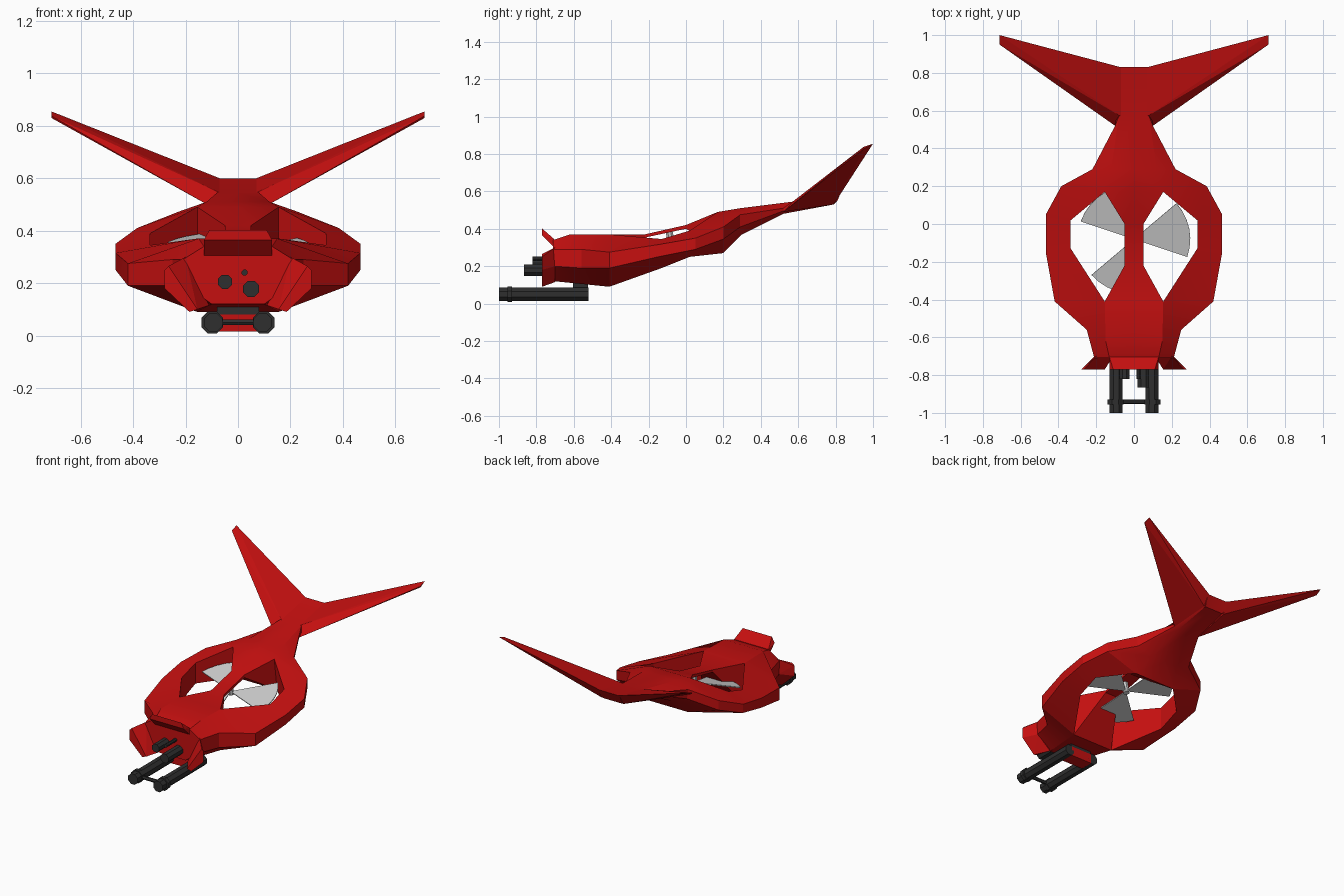
import bpy, bmesh, math
from mathutils import Vector, Matrix

if "Cube" in bpy.data.objects:
    bpy.data.objects.remove(bpy.data.objects["Cube"])


def material(name, col):
    m = bpy.data.materials.new(name)
    m.diffuse_color = (*col, 1)
    m.use_nodes = True
    m.node_tree.nodes["Principled BSDF"].inputs["Base Color"].default_value = m.diffuse_color
    return m


RED = material("red paint", (0.56, 0.005, 0.005))
DARK = material("dark metal", (0.028, 0.028, 0.028))
GREY = material("light grey", (0.62, 0.62, 0.62))


def finish(bm, name, mat, mirror=False, smooth=None):
    bmesh.ops.recalc_face_normals(bm, faces=bm.faces[:])
    me = bpy.data.meshes.new(name)
    bm.to_mesh(me)
    bm.free()
    ob = bpy.data.objects.new(name, me)
    bpy.context.collection.objects.link(ob)
    me.materials.append(mat)
    if mirror:
        mod = ob.modifiers.new("mirror", 'MIRROR')
        mod.use_clip = True
        mod.merge_threshold = 0.0005
    if smooth:
        bpy.ops.object.select_all(action='DESELECT')
        ob.select_set(True)
        bpy.context.view_layer.objects.active = ob
        bpy.ops.object.shade_smooth_by_angle(angle=math.radians(smooth))
    return ob


def hull(name, pts, mat, mirror=False):
    bm = bmesh.new()
    for p in pts:
        bm.verts.new(p)
    bmesh.ops.convex_hull(bm, input=bm.verts[:])
    return finish(bm, name, mat, mirror)


def box(name, lo, hi, mat):
    return hull(name, [(x, y, z) for x in (lo[0], hi[0]) for y in (lo[1], hi[1])
                       for z in (lo[2], hi[2])], mat)


def rod(name, a, b, r, mat, n=8, mirror=False):
    a, b = Vector(a), Vector(b)
    d = b - a
    bm = bmesh.new()
    rot = d.to_track_quat('Z', 'Y').to_matrix().to_4x4() @ Matrix.Rotation(math.pi / n, 4, 'Z')
    bmesh.ops.create_cone(bm, cap_ends=True, segments=n, radius1=r, radius2=r, depth=d.length,
                          matrix=Matrix.Translation((a + b) / 2) @ rot)
    return finish(bm, name, mat, mirror)


# fuselage half: stations of top (T), outer upper (U), outer lower (L), bottom (B)
S = {
    'N0': dict(T=(.13, -.71, .34), U=(.21, -.71, .29), L=(.21, -.71, .20), B=(.10, -.71, .12)),
    'N1': dict(T=(.15, -.62, .37), U=(.25, -.56, .29), L=(.25, -.56, .19), B=(.13, -.56, .105)),
    'A': dict(T=(.155, -.41, .37), U=(.42, -.41, .275), L=(.42, -.41, .19), B=(.155, -.41, .09)),
    'B': dict(T=(.335, -.13, .345), U=(.467, -.15, .315), L=(.467, -.15, .25), B=(.335, -.13, .19)),
    'C': dict(T=(.335, .02, .39), U=(.467, .05, .35), L=(.467, .05, .29), B=(.335, .02, .25)),
    'D': dict(T=(.155, .17, .49), U=(.385, .20, .41), L=(.385, .20, .345), B=(.155, .20, .27)),
    'E': dict(T=(.12, .29, .51), U=(.22, .29, .475), L=(.21, .29, .41), B=(.10, .30, .37)),
    'F': dict(T=(.08, .57, .545), U=(.10, .52, .51), L=(.10, .52, .495), B=(.07, .52, .48)),
    'G': dict(T=(.08, .83, .60), U=(.08, .82, .575), L=(.08, .81, .55), B=(.07, .79, .53)),
    'P': dict(T=(.05, -.22, .37), B=(.05, -.22, .353)),
    'Q': dict(T=(.05, 0, .42), B=(.05, 0, .40)),
}
bm = bmesh.new()
V = {}
for s, row in S.items():
    for k, p in row.items():
        V[s, k] = bm.verts.new(p)
        if s not in 'BC' and k in 'TB':
            V[s, k + 'c'] = bm.verts.new((0, p[1], p[2]))


def strip(stations, k1, k2):
    for s, t in zip(stations, stations[1:]):
        bm.faces.new([V[s, k1], V[t, k1], V[t, k2], V[s, k2]])


outer = ['N0', 'N1', 'A', 'B', 'C', 'D', 'E', 'F', 'G']
spine = ['N0', 'N1', 'A', 'P', 'Q', 'D', 'E', 'F', 'G']
for k1, k2 in (('T', 'U'), ('U', 'L'), ('L', 'B')):
    strip(outer, k1, k2)
for k in 'TB':
    strip(spine, k, k + 'c')
strip(['A', 'B', 'C', 'D', 'Q', 'P', 'A'], 'T', 'B')
for s in ('N0', 'G'):
    bm.faces.new([V[s, k] for k in ('Tc', 'T', 'U', 'L', 'B', 'Bc')])
finish(bm, "fuselage", RED, True, 24)

# swept tail fins
hull("tail_fin", [(.07, .57, .545), (.07, .83, .60), (.10, .52, .49), (.08, .79, .53),
                  (.712, 1.0, .855), (.712, .95, .838), (.712, .955, .83)], RED, True)

# flared plates round the nose
hull("nose_hood", [(x * s, y, z) for s in (-1, 1) for x, y, z in
                   ((.13, -.71, .305), (.13, -.705, .345), (.13, -.77, .365), (.11, -.77, .402))], RED)
hull("nose_cheek", [(.20, -.70, .30), (.21, -.70, .20), (.11, -.70, .115), (.265, -.77, .265),
                    (.28, -.77, .25), (.28, -.77, .18), (.185, -.77, .09), (.155, -.77, .10)], RED, True)

# nose sensors and small guns
rod("nose_gun_left", (-.05, -.70, .205), (-.05, -.82, .205), .029, DARK)
rod("nose_gun_right", (.05, -.70, .178), (.05, -.865, .178), .033, DARK)
rod("nose_sensor", (.025, -.70, .24), (.025, -.82, .24), .012, DARK)

# twin barrels under the nose with bands, brace and mount
rod("gun_barrel", (.095, -1.0, .05), (.095, -.52, .05), .038, DARK, 8, True)
rod("barrel_band", (.098, -.955, .05), (.098, -.93, .05), .045, DARK, 8, True)
rod("barrel_brace", (-.10, -.942, .05), (.10, -.942, .05), .012, DARK, 6)
box("gun_mount", (-.08, -.61, .015), (.08, -.52, .08), RED)
box("mount_neck", (-.08, -.605, .078), (.08, -.525, .13), DARK)

# rotor: three thin sector blades tilted with the ring
bm = bmesh.new()
for i in range(3):
    a0 = math.radians(-19 + 120 * i)
    pts = [(0.0, 0.0)] + [(.298 * math.cos(a0 + math.radians(j * 10)),
                           .298 * math.sin(a0 + math.radians(j * 10))) for j in range(7)]
    rings = [[bm.verts.new((x, y, z)) for x, y in pts] for z in (-.003, .003)]
    for r in rings:
        bm.faces.new(r)
    for j in range(len(pts)):
        k = (j + 1) % len(pts)
        bm.faces.new([rings[0][j], rings[0][k], rings[1][k], rings[1][j]])
blades = finish(bm, "rotor_blades", GREY)
blades.location = (0, -.08, .322)
blades.rotation_euler = (math.radians(14), 0, 0)
rod("rotor_hub", (0, -.075, .305), (0, -.09, .385), .02, GREY)
